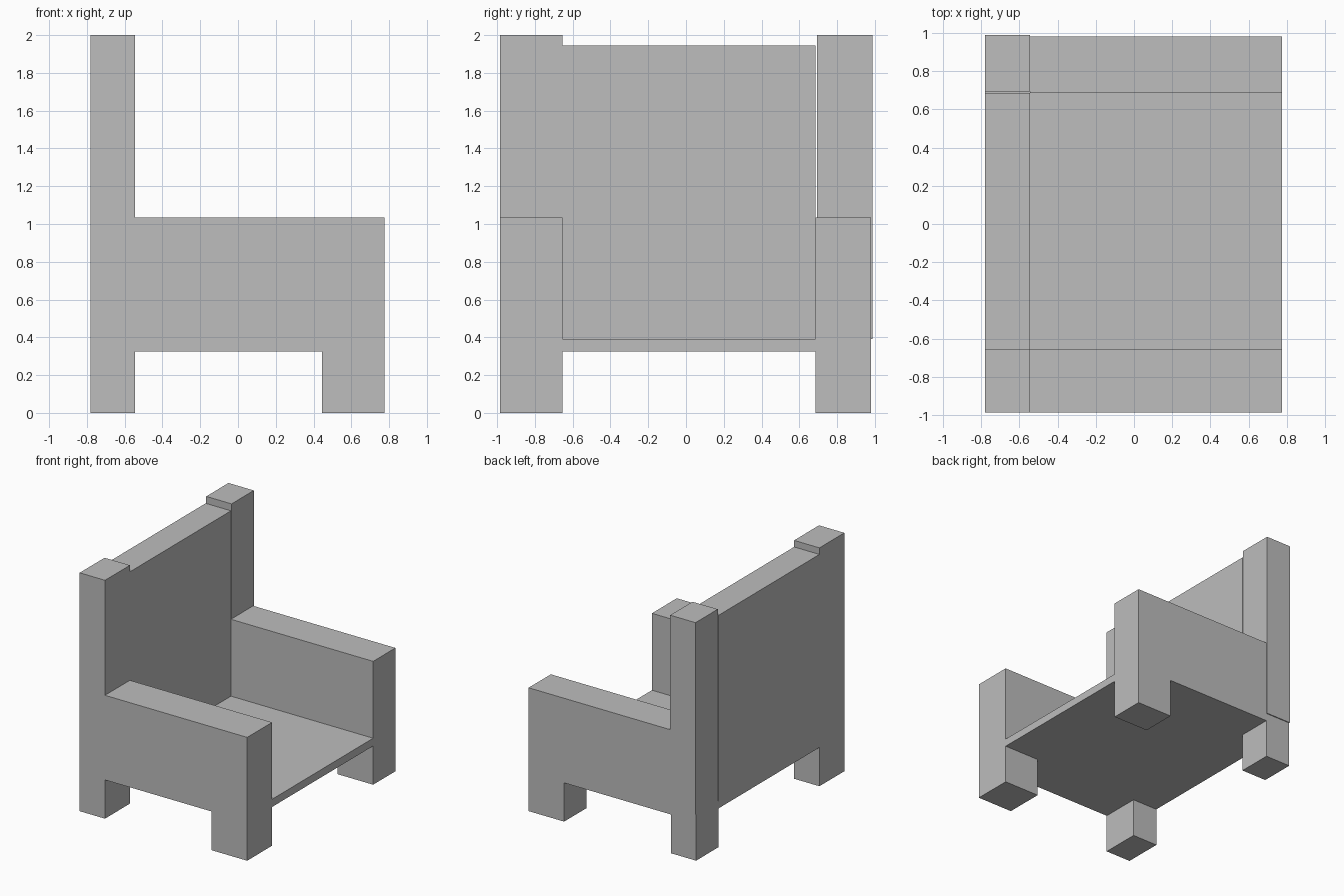
import bpy
import bmesh
from mathutils import Vector

cube = bpy.data.objects.get("Cube")
if cube:
    bpy.data.objects.remove(cube, do_unlink=True)

# Single plain grey finish
GREY = (0.51, 0.51, 0.51, 1.0)
mat = bpy.data.materials.new("plain_grey")
mat.use_nodes = True
mat.diffuse_color = GREY
bsdf = next(n for n in mat.node_tree.nodes if n.type == "BSDF_PRINCIPLED")
bsdf.inputs["Base Color"].default_value = GREY


def box(name, xs, ys, zs):
    """Flat-faced box spanning the given (min, max) ranges."""
    lo, hi = (Vector(c) for c in zip(xs, ys, zs))
    bm = bmesh.new()
    bmesh.ops.create_cube(bm, size=1)
    bmesh.ops.scale(bm, vec=hi - lo, verts=bm.verts)
    bmesh.ops.translate(bm, vec=(lo + hi) / 2, verts=bm.verts)
    mesh = bpy.data.meshes.new(name)
    bm.to_mesh(mesh)
    bm.free()
    mesh.materials.append(mat)
    obj = bpy.data.objects.new(name, mesh)
    bpy.context.collection.objects.link(obj)
    return obj


# Shared levels and bands; the seat opens toward +x
UNDER, SEAT, ARM, PANEL, TOP = 0.325, 0.39, 1.035, 1.945, 2.0
BACK_X, FRONT_X = (-0.78, -0.545), (0.445, 0.775)
SIDES = {"near": (-0.985, -0.655), "far": (0.685, 0.98)}
POSTS = {"near": SIDES["near"], "far": (0.693, 0.988)}

# Seat slab across the whole footprint
box("seat", (BACK_X[0], FRONT_X[1]), (SIDES["near"][0], SIDES["far"][1]), (UNDER, SEAT))

# Legs, arms and back posts on each side
for side, ys in SIDES.items():
    box(side + "_back_leg", BACK_X, ys, (0, UNDER))
    box(side + "_front_leg", FRONT_X, ys, (0, UNDER))
    box(side + "_arm", (BACK_X[1], FRONT_X[1]), ys, (SEAT, ARM))
    box(side + "_back_post", BACK_X, POSTS[side], (SEAT, TOP))

# Backrest panel between the posts
box("backrest", BACK_X, (SIDES["near"][1], SIDES["far"][0]), (SEAT, PANEL))
